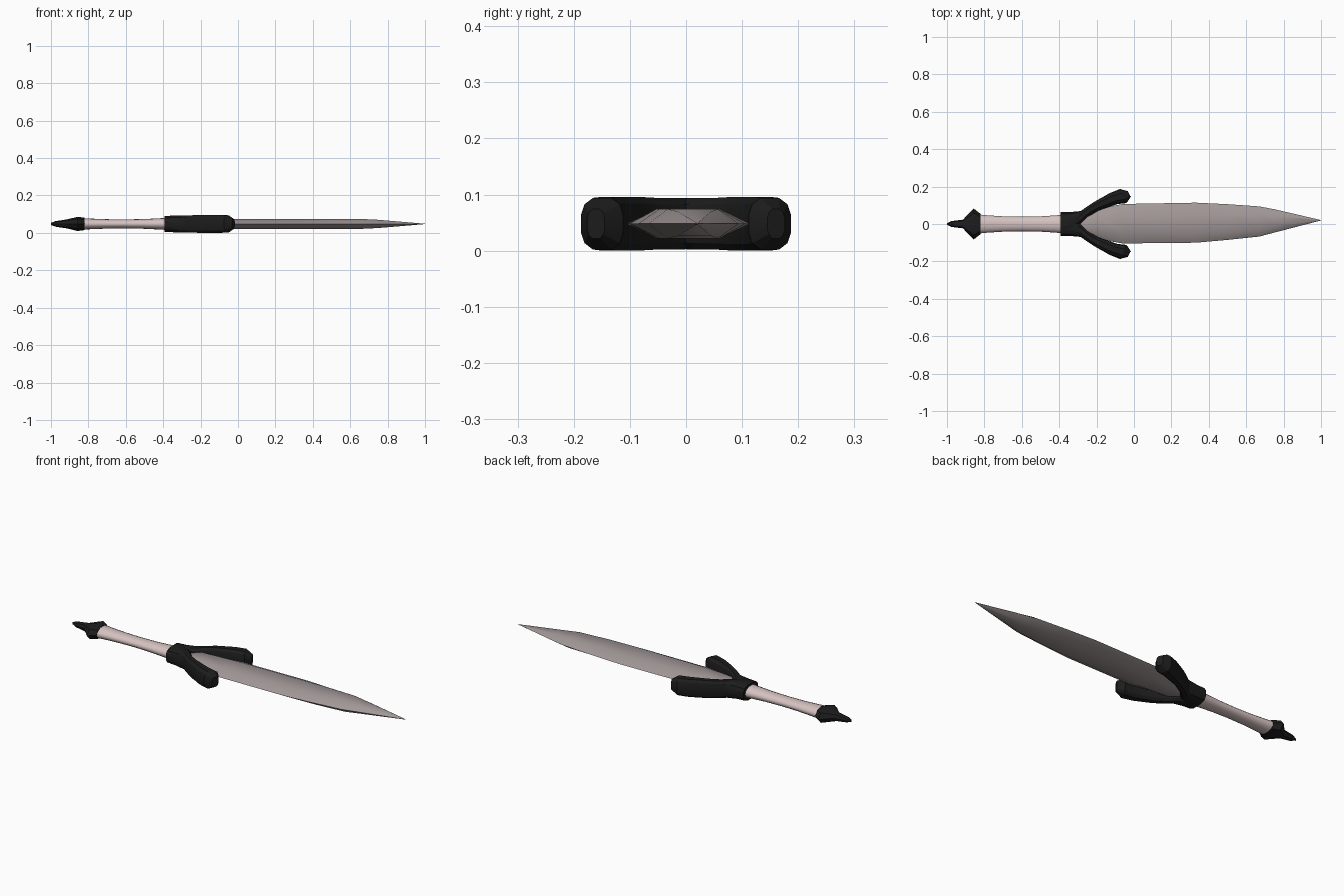
import bpy, bmesh
from math import cos, sin, pi, radians
from mathutils import Vector

if "Cube" in bpy.data.objects:
    bpy.data.objects.remove(bpy.data.objects["Cube"])

Z = 0.048  # height of the long axis


def material(name, rgb):
    m = bpy.data.materials.new(name)
    m.diffuse_color = (*rgb, 1)
    m.use_nodes = True
    m.node_tree.nodes["Principled BSDF"].inputs["Base Color"].default_value = m.diffuse_color
    return m


def loft(name, rings, mat, angle):
    """Skin a list of equal-length point rings and cap both ends."""
    bm = bmesh.new()
    rows = [[bm.verts.new(p) for p in r] for r in rings]
    n = len(rows[0])
    for a, b in zip(rows, rows[1:]):
        for i in range(n):
            j = (i + 1) % n
            bm.faces.new((a[i], a[j], b[j], b[i]))
    bm.faces.new(rows[0])
    bm.faces.new(rows[-1])
    bmesh.ops.recalc_face_normals(bm, faces=bm.faces)
    me = bpy.data.meshes.new(name)
    bm.to_mesh(me)
    bm.free()
    ob = bpy.data.objects.new(name, me)
    bpy.context.collection.objects.link(ob)
    me.materials.append(mat)
    bpy.ops.object.select_all(action='DESELECT')
    ob.select_set(True)
    bpy.context.view_layer.objects.active = ob
    bpy.ops.object.shade_smooth_by_angle(angle=radians(angle))
    return ob


def ellipse(x, ry, rz, n):
    return [(x, ry * cos(2 * pi * i / n), Z + rz * sin(2 * pi * i / n))
            for i in range(n)]


black = material("black", (0.012, 0.012, 0.012))
steel = material("steel", (0.36, 0.31, 0.31))
grip_mat = material("grip", (0.66, 0.54, 0.53))

# Blade: hexagonal section (x, right edge, left edge, flat centre, flat half width, half thickness)
blade = []
for x, lo, hi, c, w, t in [(-0.32, -0.045, 0.045, 0, 0.03, 0.026),
                           (-0.2, -0.08, 0.08, 0, 0.045, 0.026),
                           (-0.06, -0.104, 0.107, 0, 0.053, 0.026),
                           (0.33, -0.1, 0.114, 0.003, 0.056, 0.026),
                           (0.5, -0.085, 0.106, 0.006, 0.054, 0.026),
                           (0.67, -0.067, 0.094, 0.012, 0.045, 0.026),
                           (0.75, -0.046, 0.079, 0.015, 0.03, 0.022),
                           (1.0, 0.019, 0.021, 0.02, 0.0005, 0.001)]:
    blade.append([(x, lo, Z), (x, c - w, Z - t), (x, c + w, Z - t),
                  (x, hi, Z), (x, c + w, Z + t), (x, c - w, Z + t)])
loft("blade", blade, steel, 50)

# Grip: waisted elliptical handle
loft("grip", [ellipse(x, ry, rz, 16) for x, ry, rz in
              [(-0.84, 0.052, 0.031), (-0.78, 0.046, 0.028), (-0.7, 0.041, 0.025),
               (-0.6, 0.039, 0.024), (-0.5, 0.041, 0.026), (-0.42, 0.046, 0.03),
               (-0.36, 0.052, 0.033)]], grip_mat, 60)

# Pommel: flared collar running to a blunt point
loft("pommel", [ellipse(x, ry, rz, 8) for x, ry, rz in
                [(-1.0, 0.004, 0.006), (-0.975, 0.016, 0.015), (-0.915, 0.023, 0.024),
                 (-0.857, 0.083, 0.038), (-0.82, 0.054, 0.033)]], black, 30)

# Guard: two swept arms, each lofted between an inner and an outer outline
stations = [((-0.392, -0.064), (-0.392, 0.064), 0.042),
            ((-0.34, -0.05), (-0.34, 0.064), 0.045),
            ((-0.285, 0.0), (-0.285, 0.069), 0.046),
            ((-0.25, 0.036), (-0.247, 0.096), 0.046),
            ((-0.19, 0.072), (-0.21, 0.12), 0.048),
            ((-0.09, 0.106), (-0.13, 0.165), 0.048),
            ((-0.04, 0.112), (-0.075, 0.187), 0.046),
            ((-0.017, 0.145), (-0.033, 0.176), 0.026)]
section = [(0, 0.35), (0.08, 0.75), (0.28, 1), (0.72, 1), (0.92, 0.75), (1, 0.35)]
section += [(u, -v) for u, v in reversed(section)]
for name, side in (("guard_arm_left", 1), ("guard_arm_right", -1)):
    rings = []
    for a, b, h in stations:
        a, b = Vector(a), Vector(b)
        ring = []
        for u, v in section:
            p = a.lerp(b, u)
            ring.append((p.x, side * p.y, Z + h * v))
        rings.append(ring)
    loft(name, rings, black, 25)
